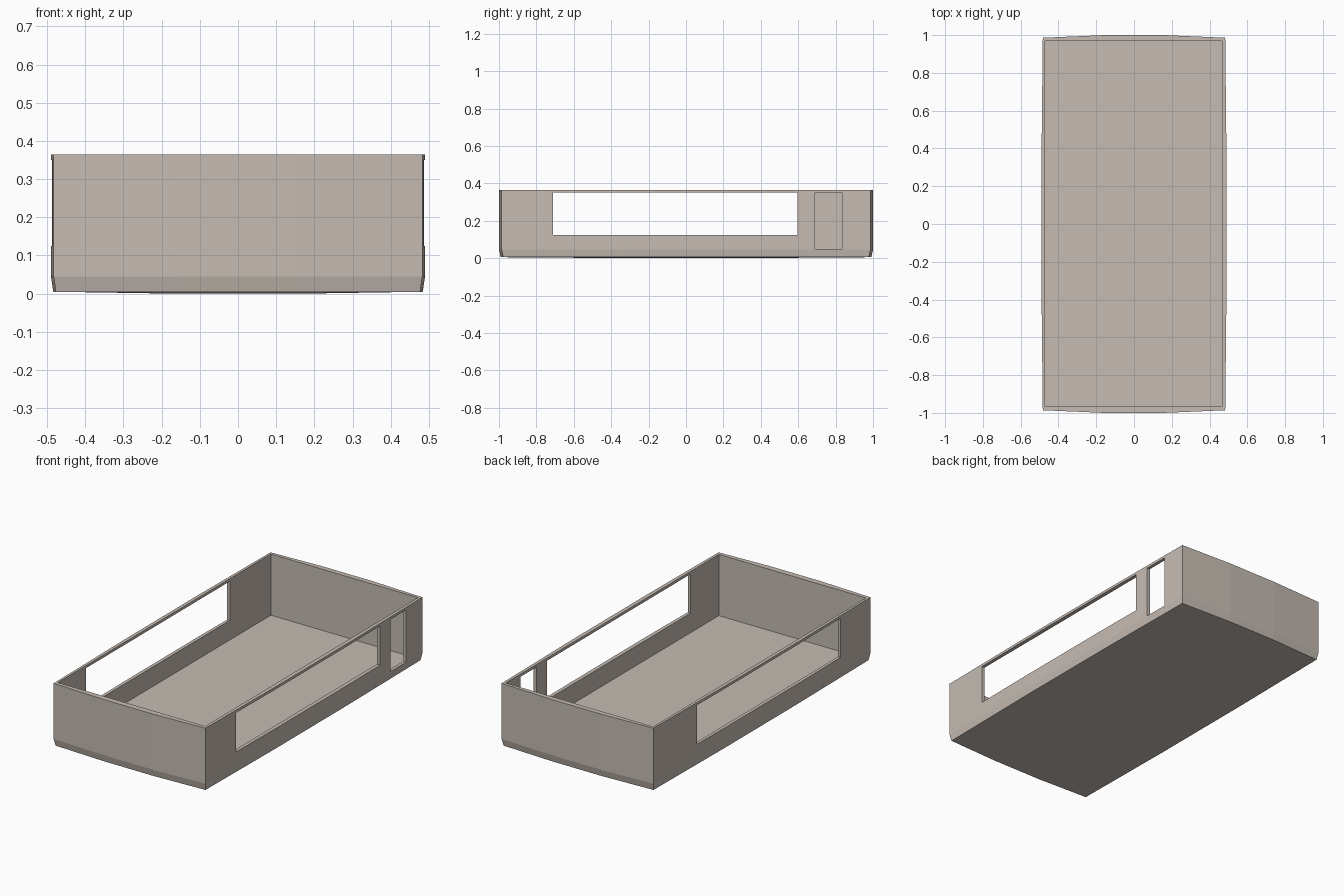
import bpy, bmesh

if "Cube" in bpy.data.objects:
    bpy.data.objects.remove(bpy.data.objects["Cube"])

H, FLOOR = 0.365, 0.013

mat = bpy.data.materials.new("warm grey")
mat.diffuse_color = (0.56, 0.50, 0.45, 1)
mat.use_nodes = True
mat.node_tree.nodes["Principled BSDF"].inputs["Base Color"].default_value = mat.diffuse_color


def make_object(name, bm):
    bmesh.ops.recalc_face_normals(bm, faces=bm.faces[:])
    me = bpy.data.meshes.new(name)
    bm.to_mesh(me)
    bm.free()
    ob = bpy.data.objects.new(name, me)
    bpy.context.collection.objects.link(ob)
    me.materials.append(mat)
    return ob


def cutter(name, lo, hi):
    bm = bmesh.new()
    bmesh.ops.create_cube(bm, size=1)
    for v in bm.verts:
        v.co = [l + (c + 0.5) * (h - l) for c, l, h in zip(v.co, lo, hi)]
    ob = make_object(name, bm)
    ob.hide_render = True
    ob.hide_set(True)
    return ob


# outer outline: each side bows out slightly in three straight segments
quarter = [(0.483, 0.986), (0.157, 1.0)]
outline = [(0.483, -0.986), (0.49, -0.33), (0.49, 0.33), (0.483, 0.986), (0.157, 1.0), (-0.157, 1.0)]
outline += [(-x, -y) for x, y in outline]

# tray body: upright walls, chamfered foot, gently domed underside
bm = bmesh.new()
rings = []
for z, dx, dy in [(H, 0, 0), (0.045, 0, 0), (0.005, 0.006, 0.009)]:
    rings.append([bm.verts.new((x * (1 - dx / 0.49), y * (1 - dy), z)) for x, y in outline])
rings.append([bm.verts.new((x * 0.33, y * 0.33, 0)) for x, y in outline])
n = len(outline)
for a, b in zip(rings, rings[1:]):
    for i in range(n):
        j = (i + 1) % n
        bm.faces.new((a[i], a[j], b[j], b[i]))
bm.faces.new(rings[0])
bm.faces.new(rings[-1])
tray = make_object("tray_body", bm)

# cavity, the long windows on both sides, and the small opening on the right
cuts = [
    cutter("cavity_cutter", (-0.47, -0.966, FLOOR), (0.467, 0.97, 0.6)),
    cutter("long_window_cutter", (-0.7, -0.71, 0.125), (0.7, 0.597, 0.35)),
    cutter("small_window_cutter", (0.4, 0.69, 0.05), (0.7, 0.835, 0.35)),
]
for c in cuts:
    m = tray.modifiers.new(c.name, 'BOOLEAN')
    m.operation = 'DIFFERENCE'
    m.solver = 'EXACT'
    m.object = c
